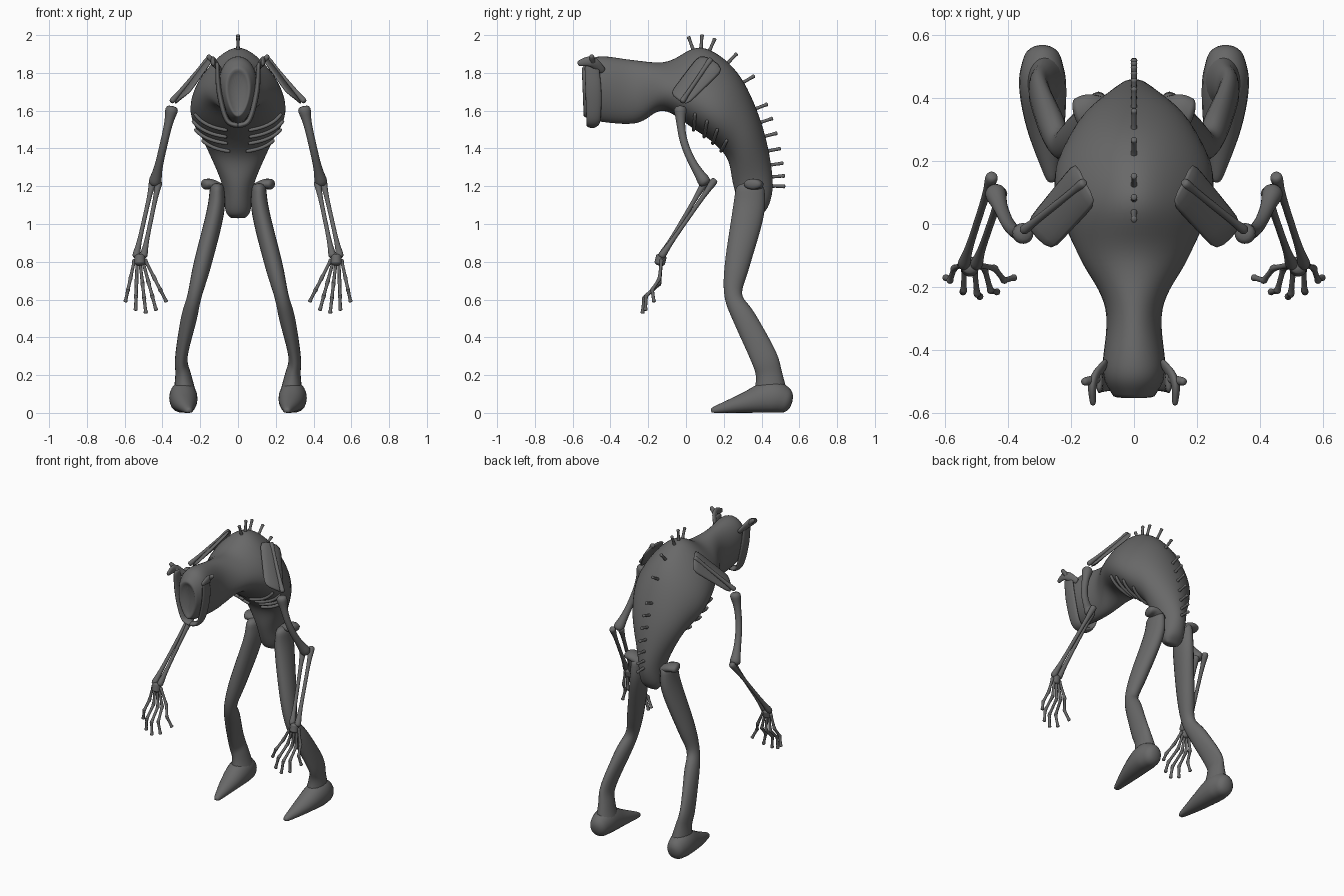
import bpy, bmesh, math
from mathutils import Vector

if "Cube" in bpy.data.objects:
    bpy.data.objects.remove(bpy.data.objects["Cube"], do_unlink=True)

grey = bpy.data.materials.new("bone grey")
grey.use_nodes = True
grey.diffuse_color = (.14, .14, .14, 1)
grey.node_tree.nodes["Principled BSDF"].inputs["Base Color"].default_value = grey.diffuse_color


def finish(name, bm, pair=True, thickness=0):
    """Turn the mesh into a smooth object, mirrored when it is one of a pair."""
    bmesh.ops.recalc_face_normals(bm, faces=bm.faces)
    for face in bm.faces:
        face.smooth = True
    mesh = bpy.data.meshes.new(name)
    bm.to_mesh(mesh)
    bm.free()
    mesh.materials.append(grey)
    part = bpy.data.objects.new(name, mesh)
    bpy.context.collection.objects.link(part)
    if thickness:
        solid = part.modifiers.new("thickness", "SOLIDIFY")
        solid.thickness = thickness
        solid.offset = 0
    if pair:
        mirror = part.modifiers.new("mirror", "MIRROR")
        mirror.use_mirror_merge = False
    rounding = part.modifiers.new("rounding", "SUBSURF")
    rounding.levels = rounding.render_levels = 1


def smooth_path(points, steps=4):
    """Pass a smooth curve through points of any number of values."""
    keys = [Vector(point) for point in points]
    keys = [keys[0] * 2 - keys[1]] + keys + [keys[-1] * 2 - keys[-2]]
    path = []
    for a, b, c, d in zip(keys, keys[1:], keys[2:], keys[3:]):
        for step in range(steps):
            t = step / steps
            bend = (a * 2 - b * 5 + c * 4 - d) * t + (b * 3 - a - c * 3 + d) * t * t
            path.append(b + (c - a + bend) * t / 2)
    return path + [keys[-2]]


def loft(bm, rings):
    """Skin a row of rings and return the first end cap."""
    rows = [[bm.verts.new(point) for point in ring] for ring in rings]
    for near, far in zip(rows, rows[1:]):
        for i in range(len(near)):
            bm.faces.new((near[i - 1], near[i], far[i], far[i - 1]))
    bm.faces.new(rows[-1])
    return bm.faces.new(rows[0])


def tube(bm, path, across=(1, 0, 0), sides=10, floor=-1):
    """Path values: x, y, z, radius along the across axis, other radius."""
    centres = [Vector(point[:3]) for point in path]
    last = len(path) - 1
    rings = []
    for i, centre in enumerate(centres):
        along = (centres[min(i + 1, last)] - centres[max(i - 1, 0)]).normalized()
        u = Vector(across)
        u = (u - along * u.dot(along)).normalized()
        v = along.cross(u)
        wide, deep = path[i][3], path[i][-1]
        angles = [math.tau * k / sides for k in range(sides)]
        ring = [centre + u * wide * math.cos(a) + v * deep * math.sin(a) for a in angles]
        for point in ring:
            point.z = max(point.z, floor)
        # Round off both ends with a smaller ring
        push = along * min(wide, deep) * .4
        if i == 0:
            rings.append([point.lerp(centre, .5) - push for point in ring])
        rings.append(ring)
        if i == last:
            rings.append([point.lerp(centre, .5) + push for point in ring])
    loft(bm, rings)


def bone(bm, start, end, shaft, knob, bow=(0, 0, 0), across=(1, 0, 0)):
    """A slim shaft that swells into a knob at both ends."""
    path = []
    for i in range(13):
        t = i / 12
        place = Vector(start).lerp(Vector(end), t) + Vector(bow) * math.sin(math.pi * t)
        path.append((*place, shaft + (knob - shaft) * abs(2 * t - 1) ** 4))
    tube(bm, path, across)


def limb(name, points, **options):
    bm = bmesh.new()
    tube(bm, smooth_path(points), **options)
    finish(name, bm)


# Body from face to pelvis: back y, back z, belly y, belly z, half width, taper to the back
sections = smooth_path([
    (-.56, 1.82, -.55, 1.57, .06, -.2), (-.47, 1.89, -.46, 1.54, .1, -.2),
    (-.28, 1.87, -.26, 1.53, .09, 0), (-.1, 1.86, -.12, 1.6, .17, .2),
    (.08, 1.94, .04, 1.5, .23, .4), (.27, 1.81, .14, 1.43, .24, .3),
    (.4, 1.54, .22, 1.34, .18, 0), (.46, 1.25, .25, 1.2, .09, 0),
    (.44, 1.1, .3, 1.06, .07, 0), (.38, 1.03, .36, 1.03, .04, 0)])


def body_point(section, angle):
    """Egg-shaped section, narrow along the back and broad at the chest."""
    back_y, back_z, belly_y, belly_z, width, taper = section
    back, belly = Vector((0, back_y, back_z)), Vector((0, belly_y, belly_z))
    point = belly.lerp(back, .5 + math.cos(angle) / 2)
    point.x = width * math.sin(angle) * (1 - math.cos(angle) * taper)
    return point


bm = bmesh.new()
face = loft(bm, [[body_point(s, math.tau * k / 20) for k in range(20)] for s in sections])
bmesh.ops.recalc_face_normals(bm, faces=bm.faces)
bmesh.ops.inset_individual(bm, faces=[face], thickness=.02, depth=-.03)
finish("body_and_head", bm, pair=False)

# Faint ribs sunk in the lower chest
bm = bmesh.new()
for section in sections[16:23:2]:
    angles = [math.pi * (.7 + .04 * i) for i in range(7)]
    tube(bm, [(*body_point(section, a) * .995, .01) for a in angles], across=(0, 1, -1))
finish("ribs", bm)

# Spines standing square to the back, closer together lower down
bm = bmesh.new()
for i in [15, 16, 17, 19, 21, *range(23, 30)]:
    before, here, after = (body_point(s, 0) for s in sections[i - 1:i + 2])
    slope = after - before
    outward = Vector((0, -slope.z, slope.y)).normalized()
    bone(bm, here - outward * .01, here + outward * .06, .009, .012)
finish("back_spines", bm, pair=False)

# Jaw bone hung around the face, with prongs at its upper ends
sideways = (0, 1, 0)
limb("jaw", [(.11, -.5, 1.85, .04, .012), (.1, -.49, 1.7, .045, .015),
             (.06, -.49, 1.55, .04, .015), (0, -.5, 1.52, .03, .015)], across=sideways)
limb("jaw_prong", [(.09, -.44, 1.81, .01, .02), (.13, -.5, 1.86, .015, .03),
                   (.13, -.57, 1.85, .01, .015)])
bm = bmesh.new()
bone(bm, (.11, -.49, 1.84), (.16, -.5, 1.89), .015, .012, across=sideways)
finish("jaw_hook", bm)

# Shoulder blade: a thin triangle with a raised ridge
bm = bmesh.new()
rows = []
for inner, outer in (((.11, .07, 1.9), (.26, -.09, 1.69)),
                     ((.16, .14, 1.88), (.31, -.05, 1.66)),
                     ((.18, .21, 1.82), (.35, 0, 1.62))):
    rows.append([bm.verts.new(Vector(inner).lerp(Vector(outer), t / 4)) for t in range(5)])
for near, far in zip(rows, rows[1:]):
    for i in range(4):
        bm.faces.new((near[i], near[i + 1], far[i + 1], far[i]))
finish("shoulder_blade", bm, thickness=.02)
bm = bmesh.new()
bone(bm, (.16, .13, 1.87), (.35, -.02, 1.65), .012, .018)
finish("shoulder_ridge", bm)

# Arm bones, with two slim bones in each forearm
elbow, wrist = Vector((.44, .1, 1.22)), Vector((.52, -.13, .83))
spread = Vector((.02, 0, 0))
bm = bmesh.new()
bone(bm, (.35, -.03, 1.61), elbow, .022, .04, bow=(0, -.04, 0))
finish("upper_arm", bm)
bm = bmesh.new()
bone(bm, elbow + Vector((.01, .05, .01)), wrist + spread, .012, .024)
finish("outer_forearm", bm)
bm = bmesh.new()
bone(bm, elbow - spread, wrist - spread, .012, .024)
finish("inner_forearm", bm)
bm = bmesh.new()
bone(bm, wrist, wrist - Vector((0, .01, .04)), .03, .03)
finish("wrist", bm)

# Five curled fingers fanned from the wrist
bm = bmesh.new()
for i in range(5):
    edge = (i - 2) ** 2 * .015
    base = wrist + Vector(((i - 2) * .014, 0, -.02))
    tip = Vector((.38 + i * .054, edge - .23, .53 + edge))
    knuckle = base.lerp(tip, .45)
    knuckle.y = base.y - .01
    joint = base.lerp(tip, .72)
    joint.y -= .02
    for start, end in ((base, knuckle), (knuckle, joint), (joint, tip)):
        bone(bm, start, end, .009, .013)
finish("fingers", bm)

# Leg from hip to ankle, hip crest and wedge foot
limb("leg", [(.11, .34, 1.2, .04, .08), (.12, .33, 1.06, .05, .09), (.19, .27, .78, .05, .07),
             (.23, .25, .62, .04, .05), (.26, .31, .5, .045, .065), (.3, .41, .3, .035, .075),
             (.29, .44, .2, .045, .075), (.28, .45, .08, .07, .1)])
limb("hip_crest", [(.08, .36, 1.18, .04, .03), (.14, .36, 1.21, .055, .03),
                   (.18, .35, 1.21, .05, .03)], across=sideways)
limb("foot", [(.29, .54, .06, .06, .07), (.29, .45, .08, .08, .1),
              (.28, .31, .05, .065, .06), (.26, .14, .01, .02, .02)], floor=0)
